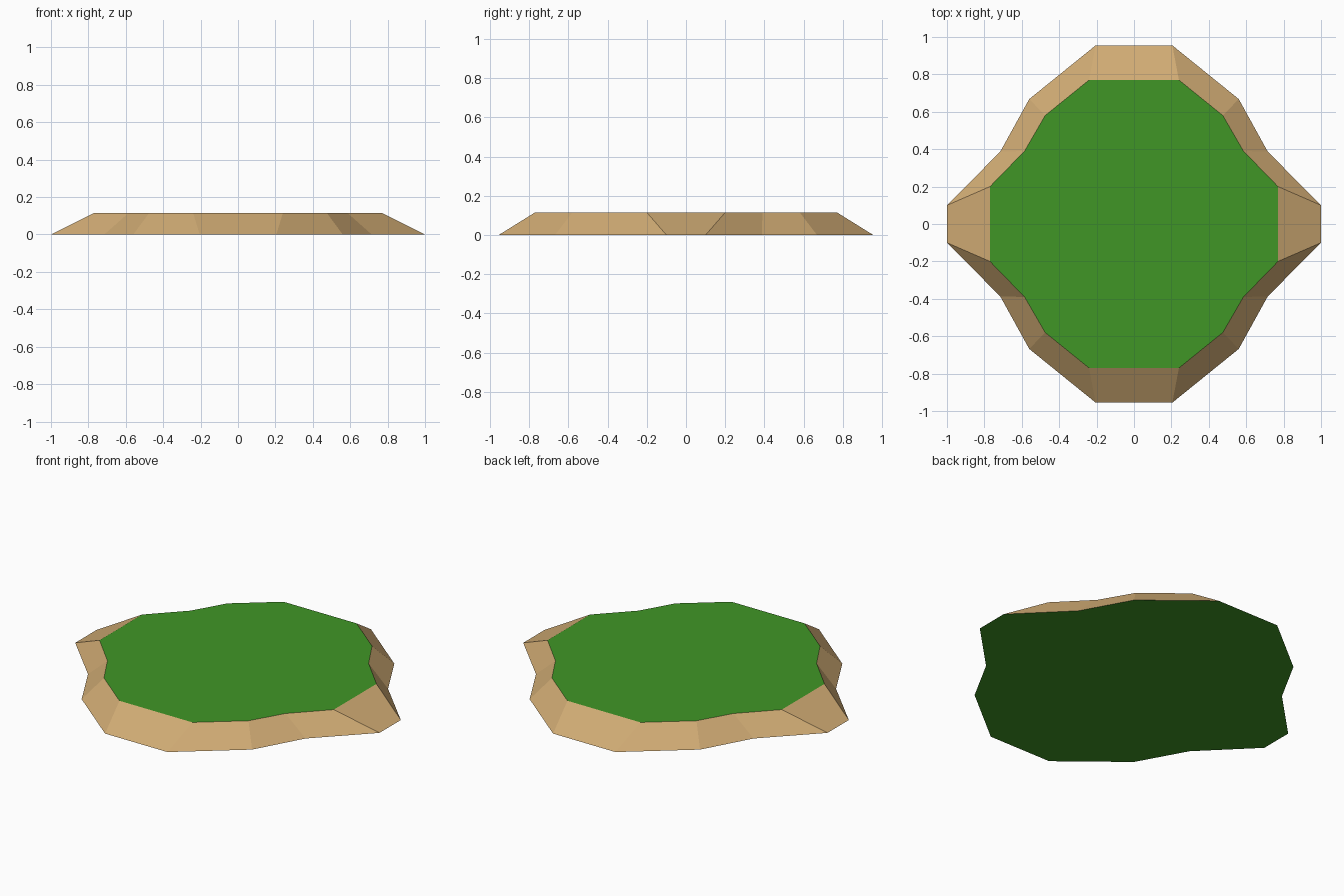
import bpy, bmesh

if "Cube" in bpy.data.objects:
    bpy.data.objects.remove(bpy.data.objects["Cube"])

HEIGHT = 0.115
# one quadrant of each outline, from +x round to +y
BASE = [(1.0, 0.1), (0.715, 0.387), (0.56, 0.668), (0.205, 0.955)]
TOP = [(0.77, 0.2), (0.585, 0.39), (0.475, 0.58), (0.24, 0.77)]


def material(name, rgb):
    m = bpy.data.materials.new(name)
    m.diffuse_color = tuple((c / 255 / 12.92 if c < 11 else ((c / 255 + 0.055) / 1.055) ** 2.4)
                            for c in rgb) + (1.0,)
    m.use_nodes = True
    m.node_tree.nodes["Principled BSDF"].inputs["Base Color"].default_value = m.diffuse_color
    return m


def outline(quad):
    """Mirror a quadrant into a closed counter-clockwise loop."""
    half = quad + [(-x, y) for x, y in reversed(quad)]
    return half + [(-x, -y) for x, y in half]


# grass-covered plateau with sloping earth banks
bm = bmesh.new()
base = [bm.verts.new((x, y, 0)) for x, y in outline(BASE)]
top = [bm.verts.new((x, y, HEIGHT)) for x, y in outline(TOP)]
bm.faces.new(top)
bm.faces.new(base[::-1])
n = len(base)
for i in range(n):
    j = (i + 1) % n
    bm.faces.new((base[i], base[j], top[j], top[i])).material_index = 1

mesh = bpy.data.meshes.new("grass_plateau")
bm.to_mesh(mesh)
bm.free()
mesh.materials.append(material("grass green", (64, 150, 38)))
mesh.materials.append(material("sandy earth", (208, 171, 116)))
bpy.context.collection.objects.link(bpy.data.objects.new("grass_plateau", mesh))
